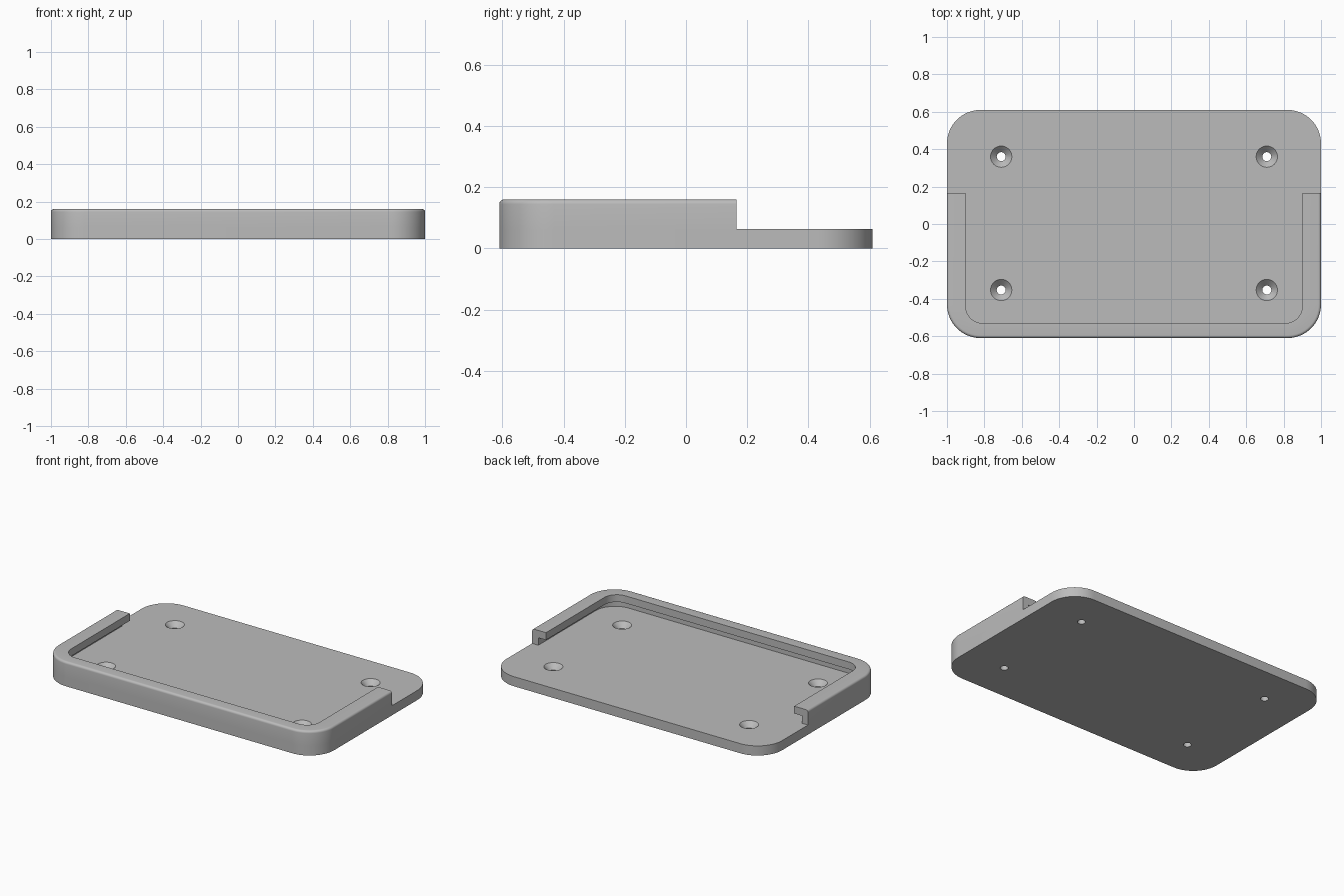
import bpy, bmesh, math

cube = bpy.data.objects.get("Cube")
if cube:
    bpy.data.objects.remove(cube)

HALF_X, HALF_Y, CORNER = 1.0, 0.61, 0.18
PLATE_TOP, RIM_TOP, RIM_END = 0.063, 0.16, 0.165
SEGMENTS = 16

grey = bpy.data.materials.new("light_grey_plastic")
grey.use_nodes = True
color = (0.5, 0.5, 0.5, 1)
grey.diffuse_color = color
grey.node_tree.nodes["Principled BSDF"].inputs["Base Color"].default_value = color


def make_object(name, bm):
    bmesh.ops.recalc_face_normals(bm, faces=bm.faces)
    mesh = bpy.data.meshes.new(name)
    bm.to_mesh(mesh)
    bm.free()
    mesh.materials.append(grey)
    obj = bpy.data.objects.new(name, mesh)
    bpy.context.collection.objects.link(obj)
    return obj


def arc(cx, cy, radius, start):
    """Quarter circle, counter-clockwise from the start angle in degrees."""
    angles = [math.radians(start + 90 * i / SEGMENTS) for i in range(SEGMENTS + 1)]
    return [(cx + radius * math.cos(a), cy + radius * math.sin(a)) for a in angles]


def smooth(obj):
    bpy.ops.object.select_all(action='DESELECT')
    obj.select_set(True)
    bpy.context.view_layer.objects.active = obj
    bpy.ops.object.shade_smooth_by_angle(angle=math.radians(30))


# Base plate: rounded rectangle, extruded upward
bm = bmesh.new()
cx, cy = HALF_X - CORNER, HALF_Y - CORNER
outline = (arc(cx, cy, CORNER, 0) + arc(-cx, cy, CORNER, 90)
           + arc(-cx, -cy, CORNER, 180) + arc(cx, -cy, CORNER, 270))
floor = bm.faces.new([bm.verts.new((x, y, 0)) for x, y in outline])
top = bmesh.ops.extrude_face_region(bm, geom=[floor], use_keep_orig=True)["geom"]
bmesh.ops.translate(bm, vec=(0, 0, PLATE_TOP),
                    verts=[v for v in top if isinstance(v, bmesh.types.BMVert)])
plate = make_object("base_plate", bm)

# Screw holes: one revolved cutter with a countersink at each corner
bm = bmesh.new()
sides = 32
hole_profile = [(0.024, -0.02), (0.024, 0.03), (0.057, PLATE_TOP), (0.057, 0.1)]
for hx in (-0.71, 0.71):
    for hy in (-0.353, 0.36):
        rings = [[bm.verts.new((hx + r * math.cos(math.tau * i / sides),
                                hy + r * math.sin(math.tau * i / sides), z))
                  for i in range(sides)] for r, z in hole_profile]
        for low, high in zip(rings, rings[1:]):
            for i in range(sides):
                j = (i + 1) % sides
                bm.faces.new((low[i], low[j], high[j], high[i]))
        bm.faces.new(rings[0][::-1])
        bm.faces.new(rings[-1])
cutter = make_object("screw_hole_cutter", bm)
cutter.hide_render = True

cut = plate.modifiers.new("screw_holes", 'BOOLEAN')
cut.operation = 'DIFFERENCE'
cut.solver = 'EXACT'
cut.object = cutter
bpy.context.view_layer.objects.active = plate
bpy.ops.object.modifier_apply(modifier=cut.name)
bpy.data.objects.remove(cutter)
smooth(plate)


# U-shaped rim: a hooked section lofted round the front and both sides
def rim_line(bm, side_inset, front_inset, radius, z):
    x, y = HALF_X - side_inset, HALF_Y - front_inset
    points = ([(-x, RIM_END)] + arc(radius - x, radius - y, radius, 180)
              + arc(x - radius, radius - y, radius, 270) + [(x, RIM_END)])
    return [bm.verts.new((px, py, z)) for px, py in points]


bm = bmesh.new()
FILLET, LIP_UNDER = 0.015, 0.112
section = [(0, 0, CORNER, PLATE_TOP)]
for i in range(6):
    a = math.radians(18 * i)
    inset = FILLET * (1 - math.cos(a))
    section.append((inset, inset, CORNER - inset,
                    RIM_TOP - FILLET * (1 - math.sin(a))))
section += [(0.1, 0.08, 0.09, RIM_TOP), (0.1, 0.08, 0.09, LIP_UNDER),
            (0.045, 0.04, 0.14, LIP_UNDER), (0.045, 0.04, 0.14, PLATE_TOP)]
lines = [rim_line(bm, *s) for s in section]
for a, b in zip(lines, lines[1:] + lines[:1]):
    for i in range(len(a) - 1):
        bm.faces.new((a[i], a[i + 1], b[i + 1], b[i]))
for end in (0, -1):
    bm.faces.new([line[end] for line in lines])
smooth(make_object("retaining_rim", bm))
